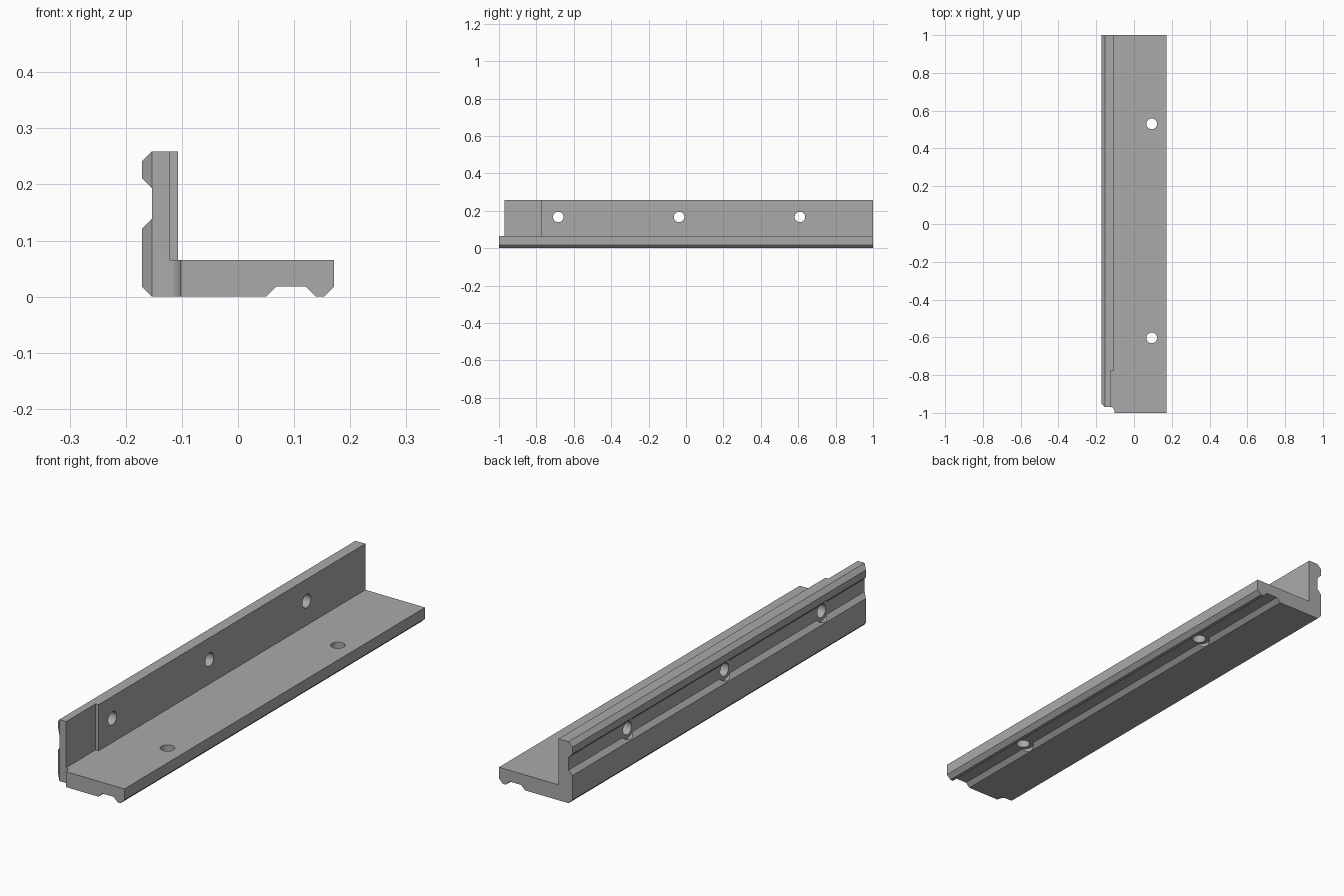
import bpy
import bmesh
from math import pi, radians, sin, cos
from mathutils import Matrix, Vector

default = bpy.data.objects.get("Cube")
if default:
    bpy.data.objects.remove(default, do_unlink=True)

# One plain metal grey
grey = bpy.data.materials.new("metal_grey")
colour = (0.40, 0.40, 0.40, 1)
grey.use_nodes = True
grey.diffuse_color = colour
grey.node_tree.nodes["Principled BSDF"].inputs["Base Color"].default_value = colour


def prism(name, points, sweep):
    """Extrude a closed outline along a vector."""
    bm = bmesh.new()
    face = bm.faces.new([bm.verts.new(p) for p in points])
    ext = bmesh.ops.extrude_face_region(bm, geom=[face])
    moved = [g for g in ext["geom"] if isinstance(g, bmesh.types.BMVert)]
    bmesh.ops.translate(bm, verts=moved, vec=sweep)
    bmesh.ops.recalc_face_normals(bm, faces=bm.faces)
    return finish(name, bm)


def rod(name, radius, depth, centre, rotation=Matrix()):
    """Round cutter, upright unless rotated."""
    bm = bmesh.new()
    bmesh.ops.create_cone(bm, cap_ends=True, segments=48, radius1=radius,
                          radius2=radius, depth=depth,
                          matrix=Matrix.Translation(centre) @ rotation)
    return finish(name, bm)


def finish(name, bm):
    mesh = bpy.data.meshes.new(name)
    bm.to_mesh(mesh)
    bm.free()
    mesh.materials.append(grey)
    obj = bpy.data.objects.new(name, mesh)
    bpy.context.collection.objects.link(obj)
    return obj


def cut(target, cutter):
    mod = target.modifiers.new(cutter.name, "BOOLEAN")
    mod.operation = "DIFFERENCE"
    mod.solver = "EXACT"
    mod.object = cutter
    bpy.context.view_layer.objects.active = target
    bpy.ops.object.modifier_apply(modifier=mod.name)
    bpy.data.objects.remove(cutter, do_unlink=True)


# L-shaped section with a chamfered groove along the outside of each leg
section = [(-.153, 0), (.05, 0), (.068, .018), (.121, .018), (.139, 0),
           (.153, 0), (.171, .018), (.171, .065), (-.107, .065),
           (-.107, .259), (-.153, .259), (-.171, .241), (-.171, .211),
           (-.153, .193), (-.153, .139), (-.171, .121), (-.171, .018)]
bracket = prism("angle_bracket", [(x, -1, z) for x, z in section], Vector((0, 2, 0)))

# Set the wall end back, with a rounded inner corner and a chamfered outer one
corner = [(-.102 - .018 * (1 - cos(a)), -1 + .03 * sin(a))
          for a in (i * pi / 12 for i in range(7))]
outline = [(-.3, -1.1), (-.102, -1.1)] + corner + [(-.153, -.97), (-.171, -.952), (-.3, -.823)]
cut(bracket, prism("end_notch", [(x, y, -.1) for x, y in outline], Vector((0, 0, .5))))

# Thin the wall near its front end
step = [(-.121, -1.1), (.3, -1.1), (.3, -.775), (-.121, -.775)]
cut(bracket, prism("wall_step", [(x, y, .065) for x, y in step], Vector((0, 0, .4))))

# Bolt holes with a wider seat cut through the groove sides
sideways = Matrix.Rotation(radians(90), 4, "Y")
for y in (-.683, -.037, .609):
    cut(bracket, rod("wall_hole", .028, .3, (-.13, y, .167), sideways))
    cut(bracket, rod("wall_seat", .043, .1, (-.203, y, .167), sideways))
for y in (-.603, .53):
    cut(bracket, rod("base_hole", .028, .3, (.094, y, .03)))
    cut(bracket, rod("base_seat", .043, .1, (.094, y, -.032)))

# Smooth the holes and the rounded corner, keep the edges crisp
bpy.ops.object.select_all(action="DESELECT")
bracket.select_set(True)
bpy.context.view_layer.objects.active = bracket
bpy.ops.object.shade_smooth_by_angle(angle=radians(20))
